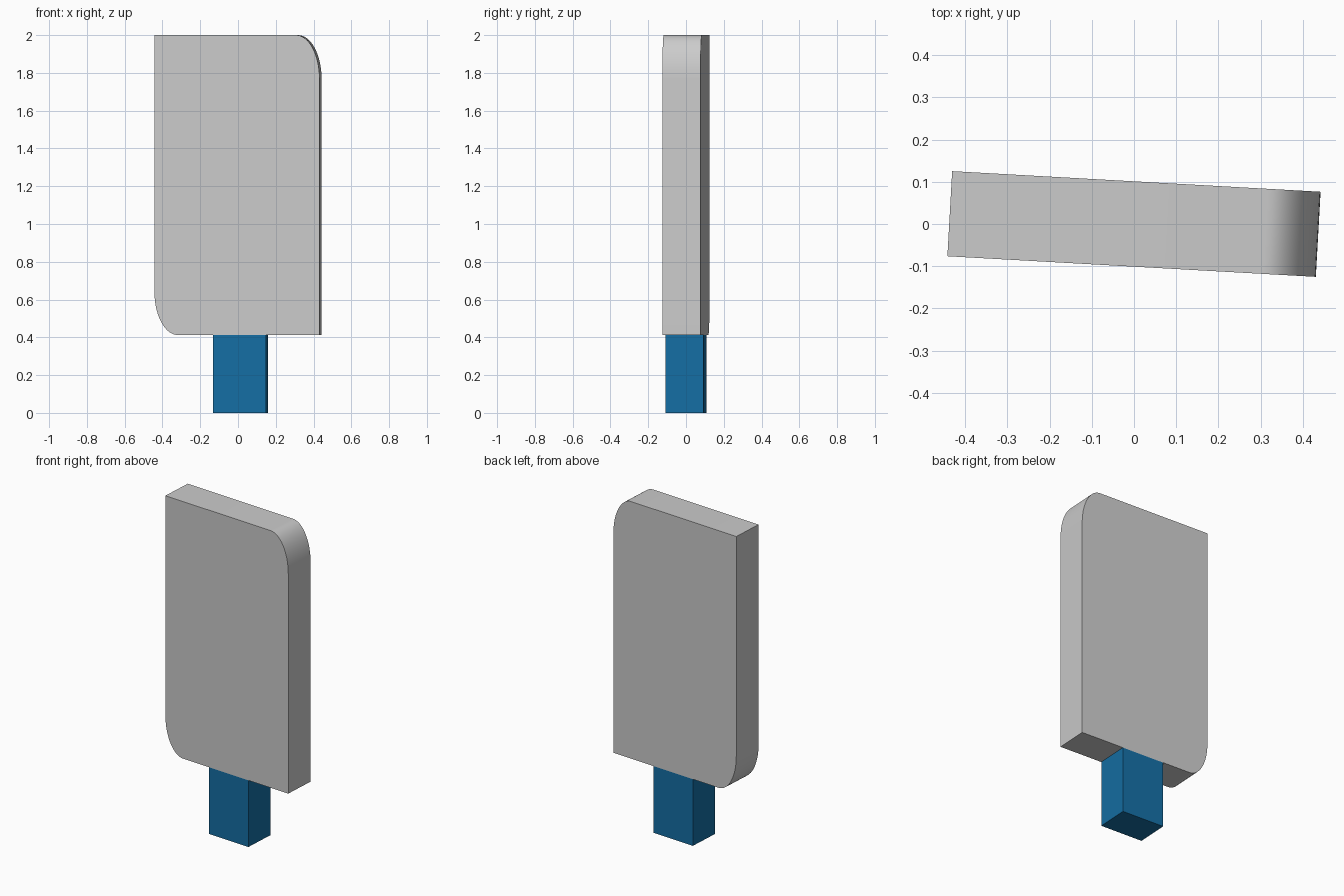
import bpy, bmesh, math

if "Cube" in bpy.data.objects:
    bpy.data.objects.remove(bpy.data.objects["Cube"])

YAW = math.radians(-3.2)   # whole model is turned slightly about z
DEPTH = 0.202


def extruded(name, profile, depth):
    """Extrude an (x, z) outline along y, centred on y = 0."""
    bm = bmesh.new()
    face = bm.faces.new([bm.verts.new((x, -depth / 2, z)) for x, z in profile])
    new = bmesh.ops.extrude_face_region(bm, geom=[face])["geom"]
    verts = [v for v in new if isinstance(v, bmesh.types.BMVert)]
    bmesh.ops.translate(bm, verts=verts, vec=(0, depth, 0))
    bmesh.ops.recalc_face_normals(bm, faces=bm.faces)
    mesh = bpy.data.meshes.new(name)
    bm.to_mesh(mesh)
    bm.free()
    obj = bpy.data.objects.new(name, mesh)
    bpy.context.collection.objects.link(obj)
    obj.rotation_euler.z = YAW
    return obj


def corner(cx, cz, rx, rz, start, steps=16):
    """Quarter ellipse, counter-clockwise from the start angle in degrees."""
    angles = [math.radians(start + 90 * i / steps) for i in range(steps + 1)]
    return [(cx + rx * math.cos(a), cz + rz * math.sin(a)) for a in angles]


# Panel with two opposite corners rounded
W, LOW, TOP = 0.4375, 0.412, 2.0
RX, RZ = 0.125, 0.23
outline = [(W, LOW)]
outline += corner(W - RX, TOP - RZ, RX, RZ, 0)
outline += [(-W, TOP)]
outline += corner(-W + RX, LOW + RZ, RX, RZ, 180)
panel = extruded("panel", outline, DEPTH)

# Square handle under the panel
L, R = -0.128, 0.153
handle = extruded("handle", [(L, 0), (R, 0), (R, LOW), (L, LOW)], DEPTH)
blue = bpy.data.materials.new("blue")
blue.diffuse_color = (0.007, 0.156, 0.37, 1)
blue.use_nodes = True
blue.node_tree.nodes["Principled BSDF"].inputs["Base Color"].default_value = blue.diffuse_color
handle.data.materials.append(blue)

# Smooth the rounded corners, keep the edges sharp
bpy.ops.object.select_all(action='DESELECT')
panel.select_set(True)
bpy.context.view_layer.objects.active = panel
bpy.ops.object.shade_smooth_by_angle(angle=math.radians(30))
